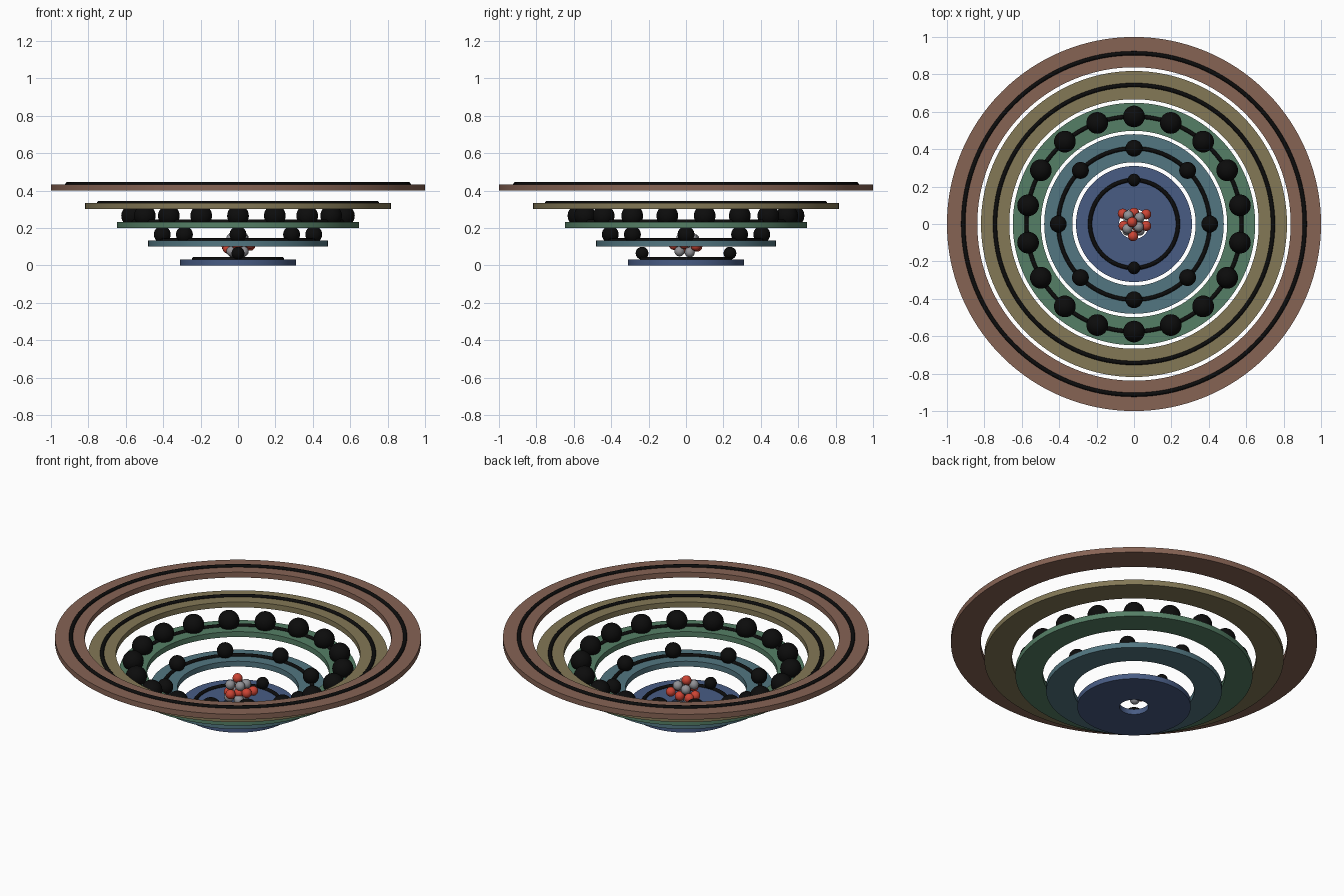
import bpy
import bmesh
from math import radians, cos, sin, pi
from mathutils import Matrix, Vector

default_cube = bpy.data.objects.get("Cube")
if default_cube:
    bpy.data.objects.remove(default_cube, do_unlink=True)


def make_material(name, srgb):
    """Flat material from display colour channels in the range 0 to 255."""
    linear = [((c / 255 + 0.055) / 1.055) ** 2.4 for c in srgb]
    colour = (*linear, 1.0)
    material = bpy.data.materials.new(name)
    material.use_nodes = True
    material.diffuse_color = colour
    shader = material.node_tree.nodes["Principled BSDF"]
    shader.inputs["Base Color"].default_value = colour
    shader.inputs["Roughness"].default_value = 0.7
    return material


blue = make_material("slate blue", (72, 92, 132))
teal = make_material("dull teal", (82, 118, 129))
green = make_material("moss green", (85, 127, 102))
olive = make_material("olive", (131, 120, 86))
brown = make_material("clay brown", (134, 99, 84))
black = make_material("near black", (12, 12, 12))
red = make_material("signal red", (205, 68, 52))
grey = make_material("mid grey", (145, 145, 150))


def add_object(name, bm, material):
    """Turn a bmesh into a smooth object with sharp edges kept."""
    bmesh.ops.recalc_face_normals(bm, faces=bm.faces)
    mesh = bpy.data.meshes.new(name)
    bm.to_mesh(mesh)
    bm.free()
    mesh.materials.append(material)
    obj = bpy.data.objects.new(name, mesh)
    bpy.context.collection.objects.link(obj)
    bpy.ops.object.select_all(action="DESELECT")
    obj.select_set(True)
    bpy.context.view_layer.objects.active = obj
    bpy.ops.object.shade_smooth_by_angle(angle=radians(35))
    return obj


def lathe(name, profile, material, steps=128):
    """Spin a closed (radius, height) profile around the z axis."""
    bm = bmesh.new()
    verts = [bm.verts.new((r, 0, z)) for r, z in profile]
    edges = [bm.edges.new((a, b)) for a, b in zip(verts, verts[1:] + verts[:1])]
    bmesh.ops.spin(bm, geom=verts + edges, axis=(0, 0, 1), cent=(0, 0, 0),
                   angle=2 * pi, steps=steps, use_merge=True)
    bmesh.ops.remove_doubles(bm, verts=bm.verts, dist=0.0001)
    return add_object(name, bm, material)


def balls(name, centres, radius, material):
    """One object holding an equal ball at each centre."""
    bm = bmesh.new()
    for centre in centres:
        bmesh.ops.create_uvsphere(bm, u_segments=32, v_segments=16, radius=radius,
                                  matrix=Matrix.Translation(Vector(centre)))
    return add_object(name, bm, material)


# Stepped flat rings, each with a raised track and sometimes beads on it
THICK = 0.032
TUBE = 0.011
rings = [
    # name, inner, outer, track, material, bead count, bead radius
    ("first", 0.08, 0.31, 0.235, blue, 2, 0.034),
    ("second", 0.33, 0.48, 0.405, teal, 8, 0.045),
    ("third", 0.498, 0.648, 0.575, green, 18, 0.058),
    ("fourth", 0.667, 0.818, 0.743, olive, 0, 0),
    ("fifth", 0.838, 1.0, 0.913, brown, 0, 0),
]
for level, (name, inner, outer, track, material, count, size) in enumerate(rings):
    base = level * 0.1
    top = base + THICK
    lathe(name + "_ring", [(inner, base), (outer, base), (outer, top), (inner, top)],
          material)
    tube = [(track + TUBE * cos(k * pi / 6), top + 0.002 + TUBE * sin(k * pi / 6))
            for k in range(12)]
    lathe(name + "_track", tube, black)
    if count:
        angles = [pi / 2 + 2 * pi * k / count for k in range(count)]
        centres = [(track * cos(a), track * sin(a), top + 0.033) for a in angles]
        balls(name + "_ring_beads", centres, size, black)

# Central cluster of two kinds of ball
red_centres = [
    (-0.01, 0.01, 0.178), (-0.06, 0.055, 0.1), (0, 0.06, 0.1),
    (0.065, 0.052, 0.105), (0.065, -0.01, 0.115), (-0.055, -0.01, 0.09),
    (-0.005, -0.065, 0.11), (0.02, -0.02, 0.11),
]
grey_centres = [
    (-0.03, 0.045, 0.14), (0.03, 0.035, 0.145), (0.025, -0.015, 0.148),
    (-0.035, -0.025, 0.145), (0.03, -0.035, 0.075), (-0.035, -0.035, 0.075),
    (0.025, 0.02, 0.07), (-0.03, 0.02, 0.07), (0, 0, 0.11),
]
balls("cluster_red_balls", red_centres, 0.027, red)
balls("cluster_grey_balls", grey_centres, 0.027, grey)
